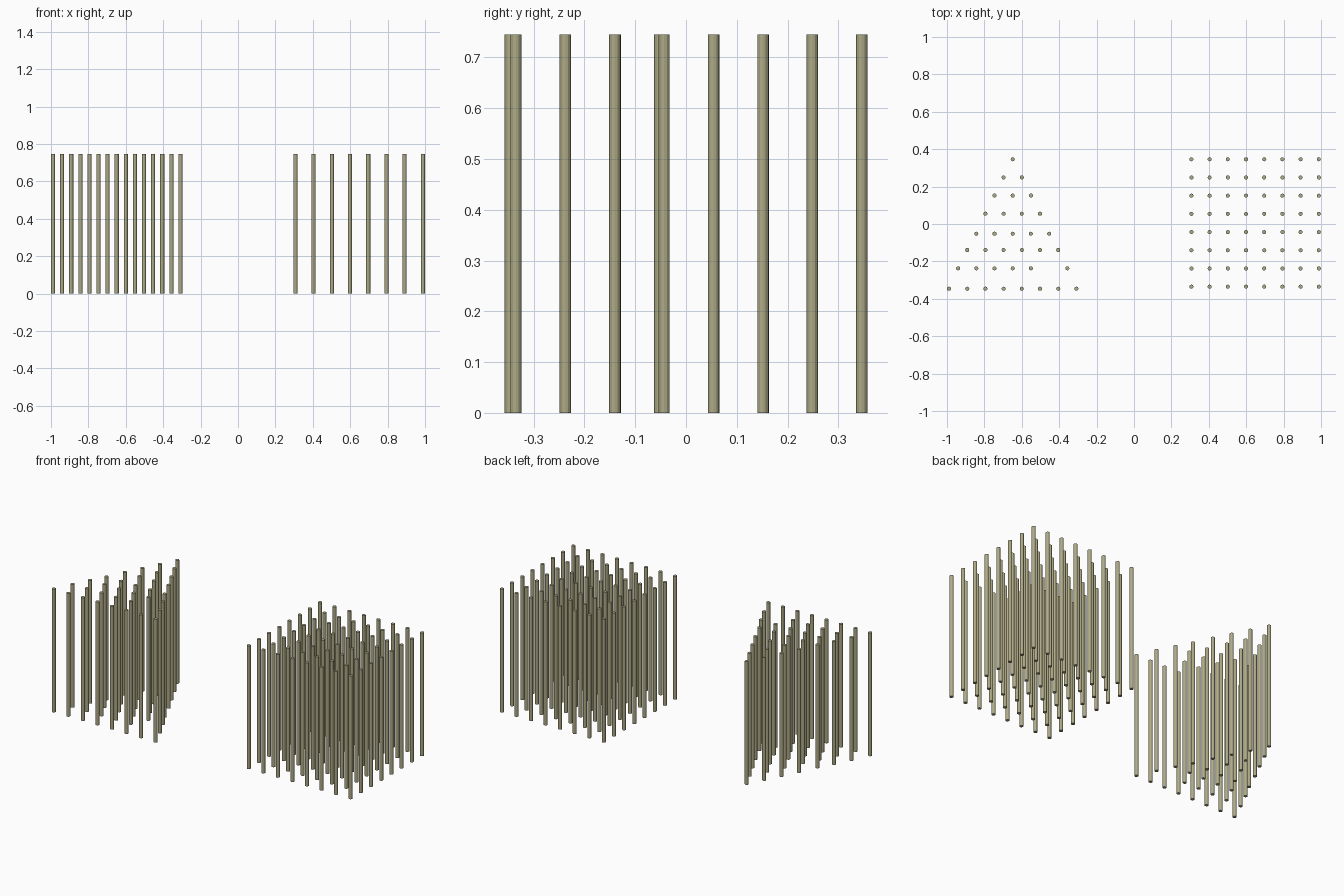
import bpy

if "Cube" in bpy.data.objects:
    bpy.data.objects.remove(bpy.data.objects["Cube"])

R, H = 0.011, 0.745      # rod radius and height
STEP = 0.0973            # spacing between rods

mat = bpy.data.materials.new("khaki")
mat.diffuse_color = (0.42, 0.40, 0.24, 1)
mat.use_nodes = True
mat.node_tree.nodes["Principled BSDF"].inputs["Base Color"].default_value = mat.diffuse_color

# one shared rod mesh
bpy.ops.mesh.primitive_cylinder_add(vertices=12, radius=R, depth=H)
first = bpy.context.object
rod_mesh = first.data
rod_mesh.name = "rod"
rod_mesh.materials.append(mat)
bpy.data.objects.remove(first)


def rod(name, x, y):
    ob = bpy.data.objects.new(name, rod_mesh)
    ob.location = (x, y, H / 2)
    bpy.context.collection.objects.link(ob)


# square block of rods, 8 x 8
for row in range(8):
    for col in range(8):
        rod("square_rod", 0.307 + col * STEP, -0.335 + row * STEP)

# triangular block of rods, one fewer per row towards the back
ROW_Y = (-0.346, -0.237, -0.139, -0.052, 0.055, 0.152, 0.249, 0.346)
for row, y in enumerate(ROW_Y):
    for col in range(8 - row):
        if (row, col) == (1, 5):   # gap in the second row
            continue
        rod("triangle_rod", -0.989 + row * STEP / 2 + col * STEP, y)
